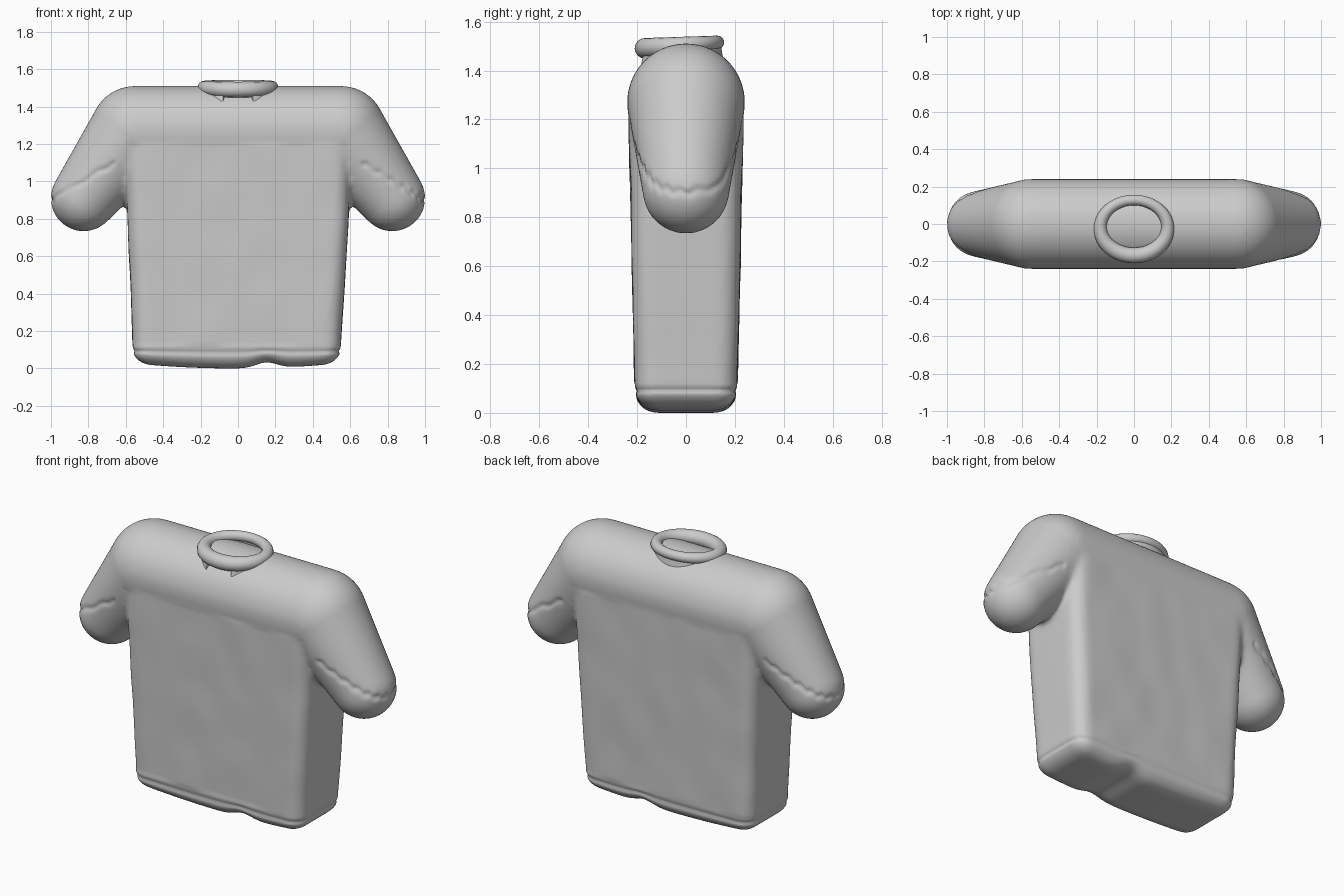
import bpy, bmesh
from math import sin, cos, pi, exp
from mathutils import Vector, noise

if "Cube" in bpy.data.objects:
    bpy.data.objects.remove(bpy.data.objects["Cube"])

grey = bpy.data.materials.new("Light grey cloth")
grey.use_nodes = True
colour = (0.6, 0.6, 0.6, 1)
grey.diffuse_color = colour
grey.node_tree.nodes["Principled BSDF"].inputs["Base Color"].default_value = colour


def make(name, bm):
    bmesh.ops.recalc_face_normals(bm, faces=bm.faces[:])
    mesh = bpy.data.meshes.new(name)
    bm.to_mesh(mesh)
    bm.free()
    obj = bpy.data.objects.new(name, mesh)
    bpy.context.collection.objects.link(obj)
    mesh.materials.append(grey)
    return obj


def add_capsule(bm, ends):
    """Hull around two spheres, each given as (centre, radius)."""
    part = bmesh.new()
    for centre, r in ends:
        ball = bmesh.ops.create_uvsphere(part, u_segments=40, v_segments=24, radius=r)
        bmesh.ops.translate(part, verts=ball["verts"], vec=centre)
    hull = bmesh.ops.convex_hull(part, input=part.verts[:])
    inside = {g for g in hull["geom_interior"] if isinstance(g, bmesh.types.BMVert)}
    bmesh.ops.delete(part, geom=list(inside), context="VERTS")
    temp = bpy.data.meshes.new("temp")
    part.to_mesh(temp)
    part.free()
    bm.from_mesh(temp)
    bpy.data.meshes.remove(temp)


def bump(d, width):
    return exp(-(d / width) ** 2)


# Torso: tapered box with rounded edges
shirt = bmesh.new()
bmesh.ops.create_cube(shirt, size=2)
for v in shirt.verts:
    top = v.co.z > 0
    v.co.x *= 0.62 if top else 0.55
    v.co.y *= 0.238 if top else 0.207
    v.co.z = 1.36 if top else 0.0
bmesh.ops.bevel(shirt, geom=shirt.edges[:], offset=0.085, segments=6,
                profile=0.5, affect="EDGES")

# Shoulder yoke and sleeves
shoulder, cuff = Vector((0.55, 0, 1.27)), Vector((0.825, 0, 0.91))
add_capsule(shirt, [(Vector((-0.55, 0, 1.27)), 0.241), (shoulder, 0.241)])
for side in (-1, 1):
    flip = Vector((side, 1, 1))
    add_capsule(shirt, [(shoulder * flip, 0.24), (cuff * flip, 0.177)])

# Fuse the cloth and soften the joins
raw = make("shirt_body", shirt)
remesh = raw.modifiers.new("Fuse", "REMESH")
remesh.mode = "VOXEL"
remesh.voxel_size = 0.0125
soft = raw.modifiers.new("Soften", "SMOOTH")
soft.factor = 0.5
soft.iterations = 14
bpy.context.view_layer.update()
fused = bpy.data.meshes.new_from_object(
    raw.evaluated_get(bpy.context.evaluated_depsgraph_get()))
raw.modifiers.clear()
raw.data = fused
if not fused.materials:
    fused.materials.append(grey)

# Seams, wavy hem and gentle wrinkles
bm = bmesh.new()
bm.from_mesh(fused)
bm.normal_update()
seam_normal = Vector((0.5, 0, 0.86))
seam_point = Vector((0.84, 0, 0.995))
moves = []
for v in bm.verts:
    x, y, z = v.co
    push = 0.0
    if abs(x) > 0.66 and z < 1.15:
        d = (Vector((abs(x), y, z)) - seam_point).dot(seam_normal)
        push -= 0.009 * bump(d + 0.006 * sin(90 * y + 70 * x), 0.012)
    elif z < 0.3:
        push -= 0.008 * bump(z - 0.085, 0.012)
    if abs(x) < 0.6 and 0.12 < z < 1.2:
        push += 0.004 * noise.noise(Vector((x * 6, y * 3, z * 4)))
    step = v.normal * push
    low = max(0.0, 1 - z / 0.12)
    step.z += low * (0.03 * bump(x - 0.16, 0.08) + 0.09 * x * x)
    step.x -= 0.008 * max(0.0, 1 - z / 0.8)
    moves.append((v, step))
for v, step in moves:
    v.co += step
bm.to_mesh(fused)
bm.free()

# Collar: tilted rolled ring, thicker at the front
N, M = 72, 16
bm = bmesh.new()
rings = []
for i in range(N):
    a = 2 * pi * i / N
    front = 0.5 - 0.5 * sin(a)
    r = 0.028 + 0.014 * front
    ring = []
    for j in range(M):
        b = 2 * pi * j / M
        reach = r * cos(b)
        ring.append(bm.verts.new(((0.18 + reach) * cos(a),
                                  -0.02 + (0.148 + reach) * sin(a),
                                  1.515 - 0.024 * front + r * sin(b))))
    rings.append(ring)
for i in range(N):
    p, q = rings[i], rings[(i + 1) % N]
    for j in range(M):
        k = (j + 1) % M
        bm.faces.new((p[j], q[j], q[k], p[k]))
collar = make("collar_ring", bm)

# Neck band under the collar, open at the front centre
bm = bmesh.new()
rows = []
for i in range(N + 1):
    a = -pi / 2 + 0.4 + (2 * pi - 0.8) * i / N
    rows.append([bm.verts.new(((0.18 + o) * cos(a), -0.02 + (0.148 + o) * sin(a), z))
                 for o, z in ((-0.015, 1.5), (0.015, 1.5), (0.022, 1.46),
                              (0.035, 1.4), (-0.015, 1.4))])
for p, q in zip(rows, rows[1:]):
    for j in range(5):
        k = (j + 1) % 5
        bm.faces.new((p[j], q[j], q[k], p[k]))
bm.faces.new(rows[0])
bm.faces.new(rows[-1])
band = make("neck_band", bm)

for obj in (raw, collar, band):
    bpy.ops.object.select_all(action="DESELECT")
    obj.select_set(True)
    bpy.context.view_layer.objects.active = obj
    bpy.ops.object.shade_smooth_by_angle(angle=1.0)
